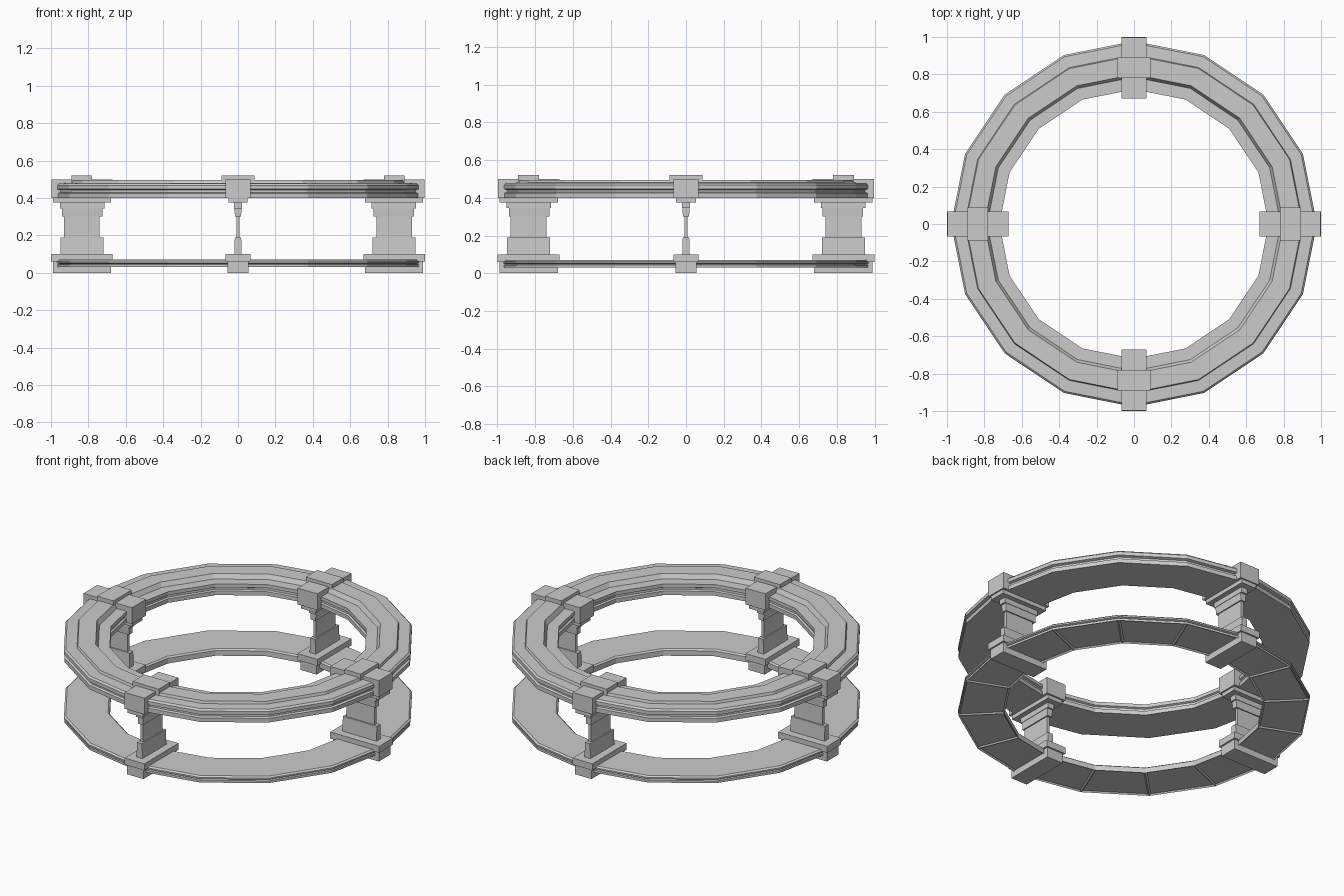
import bpy, bmesh, math
from mathutils import Matrix

if "Cube" in bpy.data.objects:
    bpy.data.objects.remove(bpy.data.objects["Cube"])

GREY = (0.6, 0.6, 0.6, 1)
mat = bpy.data.materials.new("stone grey")
mat.use_nodes = True
mat.diffuse_color = GREY
mat.node_tree.nodes["Principled BSDF"].inputs["Base Color"].default_value = GREY

SIDES = 16


def finish(bm, name):
    bmesh.ops.recalc_face_normals(bm, faces=bm.faces)
    mesh = bpy.data.meshes.new(name)
    bm.to_mesh(mesh)
    bm.free()
    mesh.materials.append(mat)
    obj = bpy.data.objects.new(name, mesh)
    bpy.context.collection.objects.link(obj)
    return obj


def ring(name, profile, panel_below=False):
    """Sweep a closed (radius, height) profile around the vertical axis."""
    bm = bmesh.new()
    loops = []
    for i in range(SIDES):
        a = math.tau * i / SIDES
        loops.append([bm.verts.new((r * math.cos(a), r * math.sin(a), z)) for r, z in profile])
    n = len(profile)
    for i in range(SIDES):
        here, there = loops[i], loops[(i + 1) % SIDES]
        for j in range(n):
            k = (j + 1) % n
            bm.faces.new((here[j], there[j], there[k], here[k]))
    bmesh.ops.recalc_face_normals(bm, faces=bm.faces)
    if panel_below:
        base = [f for f in bm.faces if f.normal.z < -0.9 and f.calc_area() > 0.02]
        bmesh.ops.inset_individual(bm, faces=base, thickness=0.012, depth=-0.008)
    return finish(bm, name)


def add_slab(bm, inner, outer, half_width, low, high, taper=1.0):
    """Box lying along a radius; taper scales the half width at its top."""
    size = (outer - inner, 2 * half_width, high - low)
    centre = ((inner + outer) / 2, 0, (low + high) / 2)
    m = Matrix.Translation(centre) @ Matrix.Diagonal((*size, 1))
    verts = bmesh.ops.create_cube(bm, size=1, matrix=m)["verts"]
    for v in verts:
        if v.co.z > centre[2]:
            v.co.y *= taper


def part(name, slabs, angle):
    bm = bmesh.new()
    for slab in slabs:
        add_slab(bm, *slab)
    bmesh.ops.rotate(bm, verts=bm.verts, matrix=Matrix.Rotation(angle, 3, "Z"))
    return finish(bm, name)


# Stepped upper ring with a grooved rim and a raised middle track
ring("upper_ring", [
    (0.72, 0.40), (0.975, 0.40), (0.975, 0.425), (0.962, 0.43), (0.962, 0.442),
    (0.978, 0.447), (0.978, 0.468), (0.968, 0.478), (0.905, 0.48), (0.90, 0.495),
    (0.80, 0.495), (0.785, 0.468), (0.72, 0.468), (0.72, 0.447), (0.73, 0.442),
    (0.73, 0.43), (0.72, 0.425)])

# Thin lower ring with panelled underside
ring("lower_ring", [
    (0.72, 0.03), (0.975, 0.03), (0.975, 0.044), (0.965, 0.048), (0.978, 0.053),
    (0.978, 0.062), (0.968, 0.07), (0.73, 0.07), (0.72, 0.062)], panel_below=True)

# Four stations of clamps and pillars
for i, side in enumerate(("left", "back", "right", "front")):
    angle = i * math.pi / 2
    part(side + "_upper_clamp", [
        (0.67, 0.998, 0.067, 0.40, 0.50),
        (0.68, 0.99, 0.052, 0.376, 0.40)], angle)
    part(side + "_clamp_cap", [(0.78, 0.89, 0.088, 0.48, 0.52)], angle)
    part(side + "_lower_clamp", [
        (0.67, 1.0, 0.067, 0.06, 0.10),
        (0.68, 0.99, 0.055, 0.0, 0.06)], angle)
    part(side + "_pillar", [
        (0.72, 0.95, 0.02, 0.10, 0.19, 0.85),
        (0.74, 0.93, 0.009, 0.19, 0.30),
        (0.725, 0.94, 0.016, 0.30, 0.345, 1.2),
        (0.715, 0.952, 0.022, 0.345, 0.376)], angle)
